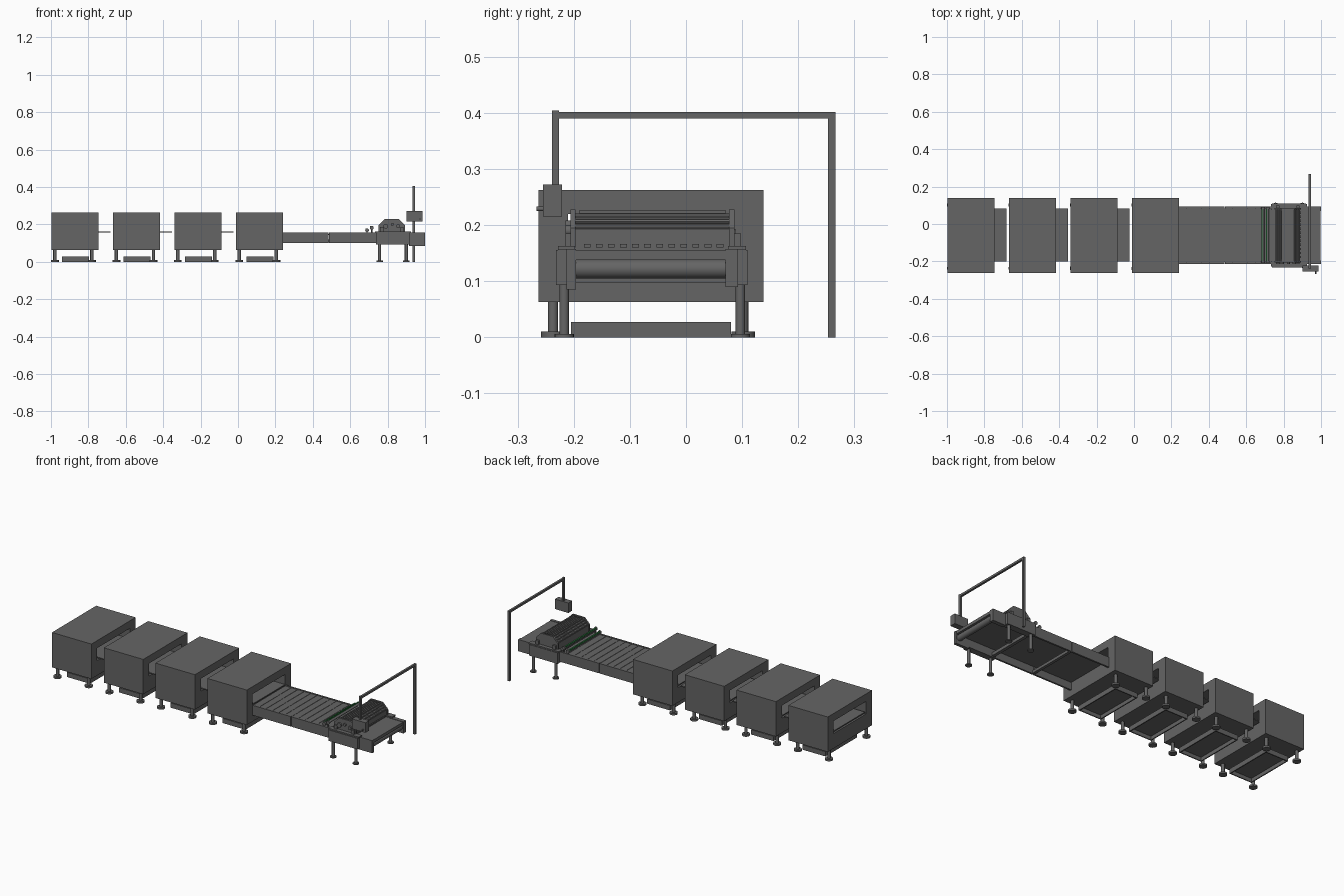
import bpy, bmesh, math
from mathutils import Vector, Matrix

if "Cube" in bpy.data.objects:
    bpy.data.objects.remove(bpy.data.objects["Cube"])


def material(name, rgb):
    m = bpy.data.materials.new(name)
    m.diffuse_color = (*rgb, 1)
    m.use_nodes = True
    m.node_tree.nodes["Principled BSDF"].inputs["Base Color"].default_value = m.diffuse_color
    return m


GREY = material("machine_grey", (0.13, 0.13, 0.13))
GREEN = material("green", (0.02, 0.17, 0.04))


def finish(name, bm, mat, smooth=False):
    bmesh.ops.recalc_face_normals(bm, faces=bm.faces)
    me = bpy.data.meshes.new(name)
    bm.to_mesh(me)
    bm.free()
    me.materials.append(mat)
    ob = bpy.data.objects.new(name, me)
    bpy.context.collection.objects.link(ob)
    if smooth:
        bpy.context.view_layer.objects.active = ob
        ob.select_set(True)
        bpy.ops.object.shade_smooth_by_angle(angle=math.radians(40))
        ob.select_set(False)
    return ob


def add_box(bm, x, y, z):
    m = (Matrix.Translation((sum(x) / 2, sum(y) / 2, sum(z) / 2))
         @ Matrix.Diagonal((x[1] - x[0], y[1] - y[0], z[1] - z[0], 1)))
    bmesh.ops.create_cube(bm, size=1, matrix=m)


def boxes(name, items, mat=GREY):
    bm = bmesh.new()
    for x, y, z in items:
        add_box(bm, x, y, z)
    return finish(name, bm, mat)


def rods(name, items, mat=GREY, sides=20):
    """items: (start, end, radius)"""
    bm = bmesh.new()
    for a, b, r in items:
        a, b = Vector(a), Vector(b)
        d = b - a
        m = Matrix.Translation((a + b) / 2) @ d.to_track_quat('Z', 'Y').to_matrix().to_4x4()
        bmesh.ops.create_cone(bm, cap_ends=True, segments=sides, radius1=r, radius2=r,
                              depth=d.length, matrix=m)
    return finish(name, bm, mat, True)


def extrude_y(name, profile, y0, y1, mat=GREY):
    """profile of (x, z) points pulled along y"""
    bm = bmesh.new()
    f = bm.faces.new([bm.verts.new((x, y0, z)) for x, z in profile])
    g = bmesh.ops.extrude_face_region(bm, geom=[f])
    vs = [v for v in g["geom"] if isinstance(v, bmesh.types.BMVert)]
    bmesh.ops.translate(bm, verts=vs, vec=(0, y1 - y0, 0))
    # close the starting side if the extrusion consumed it
    bmesh.ops.holes_fill(bm, edges=[e for e in bm.edges if e.is_boundary], sides=0)
    return finish(name, bm, mat)


def tunnel(name, axis_range, outer, inner):
    """block with a rectangular hole running along x; rects are (y0, y1, z0, z1)"""
    bm = bmesh.new()
    rings = []
    for x in axis_range:
        for y0, y1, z0, z1 in (outer, inner):
            rings.append([bm.verts.new((x, y, z)) for y, z in
                          ((y0, z0), (y1, z0), (y1, z1), (y0, z1))])
    oa, ia, ob, ib = rings
    for p, q in ((oa, ia), (ia, ib), (ib, ob), (ob, oa)):
        for i in range(4):
            j = (i + 1) % 4
            bm.faces.new((p[i], p[j], q[j], q[i]))
    finish(name, bm, GREY)


# Four tunnel cabinets with legs, drip tray and belt
for n, x0 in enumerate((-0.996, -0.667, -0.339, -0.01), 1):
    x1 = x0 + 0.25
    tunnel(f"cabinet_{n}", (x0, x1), (-0.263, 0.138, 0.063, 0.263), (-0.21, 0.085, 0.148, 0.22))
    stems, feet = [], []
    for x in (x0 + 0.017, x0 + 0.215):
        for y in (-0.237, 0.102):
            stems.append(((x, y, 0.008), (x, y, 0.066), 0.009))
            feet.append(((x, y, 0), (x, y, 0.01), 0.021))
    rods(f"cabinet_{n}_legs", stems)
    rods(f"cabinet_{n}_feet", feet)
    a, b, t = x0 + 0.055, x0 + 0.2, 0.006
    boxes(f"cabinet_{n}_tray", [
        ((a, b), (-0.205, 0.08), (0.021, 0.027)),
        ((a, a + t), (-0.205, 0.08), (0, 0.022)), ((b - t, b), (-0.205, 0.08), (0, 0.022)),
        ((a, b), (-0.205, -0.205 + t), (0, 0.022)), ((a, b), (0.08 - t, 0.08), (0, 0.022))])
    boxes(f"cabinet_{n}_belt", [((x0, min(x0 + 0.315, 0.24)), (-0.2, 0.083), (0.157, 0.163))])

# Link conveyor: side rails in two lengths, bed panels, cross beams
rails = []
for xa, xb in ((0.238, 0.483), (0.487, 0.74)):
    rails += [((xa, xb), (-0.213, -0.203), (0.1, 0.157)), ((xa, xb), (0.083, 0.093), (0.1, 0.157))]
boxes("conveyor_side_rails", rails)
pitch = 0.041
boxes("conveyor_bed_panels", [((0.24 + i * pitch, 0.24 + (i + 1) * pitch - 0.002),
                               (-0.204, 0.084), (0.147, 0.155)) for i in range(12)])
boxes("conveyor_under_bed", [((0.24, 0.735), (-0.203, 0.083), (0.142, 0.148))])
boxes("conveyor_cross_beam", [((0.477, 0.493), (-0.204, 0.084), (0.102, 0.118))])

# Green sensor bar pair with brackets
for k, (x, z) in enumerate(((0.69, 0.168), (0.715, 0.182)), 1):
    rods(f"sensor_bar_{k}", [((x, -0.2, z), (x, 0.083, z), 0.007)], sides=12)
    boxes(f"green_strip_{k}", [((x - 0.009, x - 0.003), (-0.198, 0.081), (z + 0.003, z + 0.009))], GREEN)
brackets = []
for y in (-0.203, 0.085):
    for x, z in ((0.69, 0.168), (0.715, 0.182)):
        brackets.append(((x, y - 0.004, z), (x, y + 0.004, z), 0.01))
        brackets.append(((x, y, 0.15), (x, y, z), 0.003))
rods("sensor_brackets", brackets, sides=12)

# Machine base: side boxes with top flanges, bed and legs
SIDES = ((-0.232, -0.196), (0.072, 0.11))
boxes("base_side_boxes", [((0.737, 0.92), s, (0.093, 0.156)) for s in SIDES])
boxes("base_flanges", [((0.733, 0.925), s, (0.156, 0.163)) for s in ((-0.228, -0.198), (0.075, 0.107))])
boxes("base_bed", [((0.735, 0.998), (-0.2, 0.08), (0.138, 0.155))])
boxes("base_cross_beams", [((0.748, 0.766), (-0.2, 0.08), (0.098, 0.116))])
legs, pads = [], []
for x in (0.757, 0.9):
    for y in (-0.217, 0.097):
        legs.append(((x, y, 0.004), (x, y, 0.1), 0.0085))
        pads.append(((x, y, 0), (x, y, 0.006), 0.017))
rods("base_legs", legs)
rods("base_leg_pads", pads)

# Outfeed end: cheeks and roller
boxes("outfeed_cheeks", [((0.915, 1.0), (-0.213, -0.196), (0.085, 0.157)),
                         ((0.915, 1.0), (0.07, 0.093), (0.09, 0.157))])
rods("outfeed_roller", [((0.978, -0.197, 0.122), (0.978, 0.077, 0.122), 0.017)], sides=32)

# Hood: end plates, shell with grille slats, ribs and lower comb
plate = [(0.752, 0.16), (0.752, 0.195), (0.785, 0.228), (0.86, 0.228), (0.893, 0.195), (0.893, 0.16)]
shell = [(0.757, 0.153), (0.757, 0.193), (0.789, 0.22), (0.856, 0.22), (0.888, 0.193), (0.888, 0.153)]
extrude_y("hood_end_front", plate, -0.206, -0.197)
extrude_y("hood_end_back", plate, 0.077, 0.086)
extrude_y("hood_shell", shell, -0.198, 0.078)
boxes("hood_slats", [((0.789 + i * 0.0115, 0.7965 + i * 0.0115), (-0.19, 0.07), (0.219, 0.227))
                     for i in range(6)])
ribs = []
for i in range(3):  # bars down both sloping sides
    f = (i + 0.4) / 3
    for bottom, top in (((0.757, 0.193), (0.789, 0.222)), ((0.888, 0.193), (0.856, 0.222))):
        x = bottom[0] + f * (top[0] - bottom[0])
        z = bottom[1] + f * (top[1] - bottom[1])
        ribs.append(((x, -0.198, z), (x, 0.078, z), 0.0045))
rods("hood_side_ribs", ribs, sides=8)
boxes("hood_comb", [((0.886, 0.892), (-0.182 + i * 0.0215, -0.17 + i * 0.0215), (0.16, 0.166))
                    for i in range(12)])
rods("hood_knobs", [((x, -0.203, z), (x, -0.215, z), r) for x, z, r in
                    ((0.79, 0.19, 0.013), (0.825, 0.2, 0.008), (0.857, 0.19, 0.01))])
boxes("hood_hinge_blocks", [((x, x + 0.018), y, (0.156, 0.185)) for x in (0.76, 0.868)
                            for y in ((-0.215, -0.205), (0.085, 0.098))])

# Gantry pole with hanging control box
px = (0.934, 0.946)
boxes("gantry_pole", [(px, (-0.239, -0.226), (0.265, 0.404)),
                      (px, (-0.239, 0.266), (0.39, 0.402)),
                      (px, (0.253, 0.266), (0, 0.402))])
boxes("control_box", [((0.901, 0.987), (-0.255, -0.221), (0.215, 0.272))])
rods("control_knob", [((0.973, -0.25, 0.229), (0.973, -0.266, 0.229), 0.004)], sides=12)
